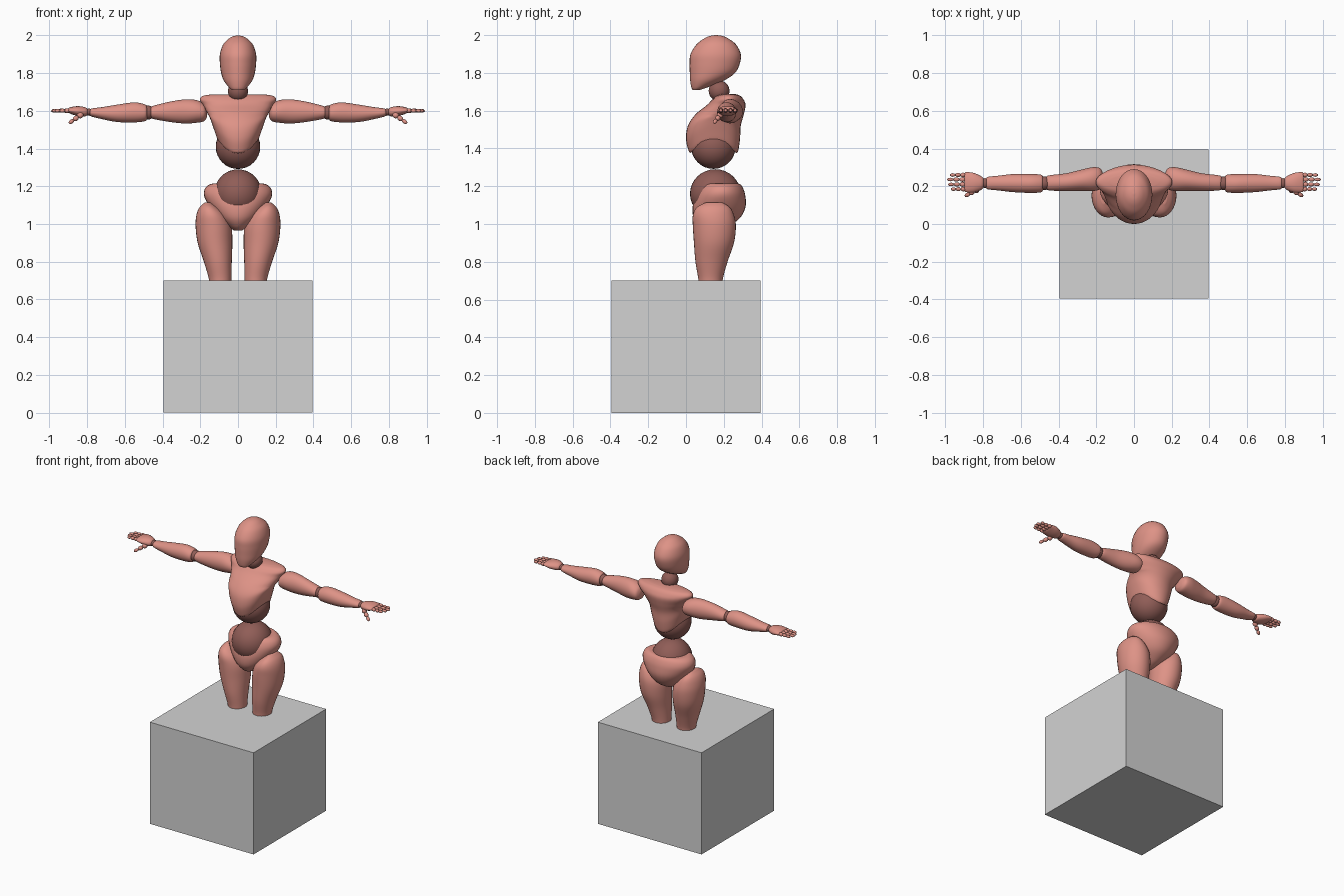
import bpy, bmesh, math
from mathutils import Vector

default_cube = bpy.data.objects.get("Cube")
if default_cube:
    bpy.data.objects.remove(default_cube, do_unlink=True)


def make_material(name, colour):
    material = bpy.data.materials.new(name)
    material.use_nodes = True
    material.diffuse_color = colour
    for node in material.node_tree.nodes:
        if node.type == 'BSDF_PRINCIPLED':
            node.inputs["Base Color"].default_value = colour
    return material


skin = make_material("clay pink", (0.73, 0.29, 0.24, 1))
joint = make_material("dark clay joint", (0.28, 0.11, 0.095, 1))
stone = make_material("plinth grey", (0.65, 0.65, 0.65, 1))


def finish(name, bm, material, smooth=True):
    bmesh.ops.recalc_face_normals(bm, faces=bm.faces)
    mesh = bpy.data.meshes.new(name)
    bm.to_mesh(mesh)
    bm.free()
    mesh.materials.append(material)
    if smooth:
        mesh.shade_smooth()
        mesh.set_sharp_from_angle(angle=math.radians(50))
    obj = bpy.data.objects.new(name, mesh)
    bpy.context.collection.objects.link(obj)
    return obj


def spline(rows, steps=5):
    """Smoothly resample a list of cross-sections."""
    rows = [Vector(row) for row in rows]
    result = []
    for i in range(len(rows) - 1):
        a, b, c, d = (rows[max(i - 1, 0)], rows[i], rows[i + 1],
                      rows[min(i + 2, len(rows) - 1)])
        for k in range(steps):
            t = k / steps
            result.append((b * 2 + (c - a) * t + (a * 2 - b * 5 + c * 4 - d) * t ** 2
                           + (b * 3 - a - c * 3 + d) * t ** 3) / 2)
    return result + [rows[-1]]


def loft(name, rows, along='Z', side=1, warp=None, sides=32):
    """Elliptical sections: position, two centre values, two radii."""
    bm = bmesh.new()
    rings = []
    for t, a, b, ra, rb in spline(rows):
        ring = []
        for k in range(sides):
            angle = math.tau * k / sides
            u = a + ra * math.cos(angle)
            v = b + rb * math.sin(angle)
            point = Vector((u, v, t)) if along == 'Z' else Vector((t, u, v))
            if warp:
                point = warp(point)
            point.x *= side
            ring.append(bm.verts.new(point))
        rings.append(ring)
    for low, high in zip(rings, rings[1:]):
        for k in range(sides):
            n = (k + 1) % sides
            bm.faces.new((low[k], low[n], high[n], high[k]))
    bm.faces.new(rings[0])
    bm.faces.new(rings[-1])
    return finish(name, bm, skin)


def ball(name, centre, radii, material=joint, segments=32):
    bm = bmesh.new()
    bmesh.ops.create_uvsphere(bm, u_segments=segments, v_segments=segments // 2, radius=1)
    bmesh.ops.scale(bm, vec=radii, verts=bm.verts)
    bmesh.ops.translate(bm, vec=centre, verts=bm.verts)
    return finish(name, bm, material)


def bone(name, start, end, radius):
    """Rounded finger segment between two points."""
    start, end = Vector(start), Vector(end)
    obj = ball(name, (0, 0, 0), (radius, radius, (end - start).length * 0.55), skin, 12)
    obj.location = (start + end) / 2
    obj.rotation_mode = 'QUATERNION'
    obj.rotation_quaternion = (end - start).to_track_quat('Z', 'Y')


# Plinth
bm = bmesh.new()
bmesh.ops.create_cube(bm, size=1)
bmesh.ops.scale(bm, vec=(0.79, 0.79, 0.7), verts=bm.verts)
bmesh.ops.translate(bm, vec=(0, 0, 0.35), verts=bm.verts)
finish("plinth", bm, stone, smooth=False)

# Head and neck
loft("head", [
    (1.71, 0, 0.055, 0.03, 0.02),
    (1.725, 0, 0.073, 0.048, 0.045),
    (1.76, 0, 0.112, 0.075, 0.09),
    (1.8, 0, 0.14, 0.089, 0.12),
    (1.85, 0, 0.152, 0.096, 0.133),
    (1.9, 0, 0.157, 0.096, 0.133),
    (1.95, 0, 0.16, 0.08, 0.105),
    (1.98, 0, 0.16, 0.053, 0.067),
    (1.995, 0, 0.16, 0.028, 0.035),
    (2, 0, 0.16, 0.004, 0.004)])
ball("neck_joint", (0, 0.175, 1.705), (0.053, 0.055, 0.055))


# Chest, with its lower rim arched upward at the flanks
def arch(point):
    fade = max(0, min(1, (1.58 - point.z) / 0.2))
    point.z += 0.08 * fade * (point.x / 0.115) ** 2
    return point


loft("chest", [
    (1.375, 0, 0.145, 0.108, 0.122),
    (1.39, 0, 0.145, 0.116, 0.132),
    (1.45, 0, 0.143, 0.134, 0.143),
    (1.52, 0, 0.15, 0.148, 0.14),
    (1.58, 0, 0.178, 0.16, 0.128),
    (1.63, 0, 0.213, 0.185, 0.102),
    (1.66, 0, 0.222, 0.203, 0.082),
    (1.68, 0, 0.225, 0.185, 0.06),
    (1.688, 0, 0.225, 0.13, 0.035)], warp=arch)
ball("upper_waist_joint", (0, 0.145, 1.41), (0.118, 0.118, 0.118))

# Lower waist and pelvis
ball("lower_waist_joint", (0, 0.155, 1.16), (0.127, 0.134, 0.13))
loft("pelvis", [
    (0.965, 0, 0.135, 0.02, 0.03),
    (0.985, 0, 0.145, 0.05, 0.075),
    (1.03, 0, 0.162, 0.105, 0.122),
    (1.09, 0, 0.175, 0.15, 0.14),
    (1.15, 0, 0.182, 0.18, 0.132),
    (1.19, 0, 0.185, 0.174, 0.117),
    (1.212, 0, 0.185, 0.145, 0.1),
    (1.214, 0, 0.18, 0.11, 0.08)])

# Limbs, built for each side
for label, side in (("left", 1), ("right", -1)):
    loft(label + "_thigh", [
        (0.66, 0.095, 0.13, 0.058, 0.064),
        (0.71, 0.095, 0.13, 0.06, 0.065),
        (0.8, 0.107, 0.135, 0.074, 0.085),
        (0.9, 0.122, 0.148, 0.092, 0.106),
        (0.99, 0.13, 0.15, 0.095, 0.114),
        (1.05, 0.142, 0.145, 0.078, 0.108),
        (1.09, 0.155, 0.145, 0.048, 0.085),
        (1.115, 0.16, 0.148, 0.015, 0.04)], side=side)
    loft(label + "_upper_arm", [
        (0.165, 0.24, 1.59, 0.03, 0.025),
        (0.18, 0.24, 1.592, 0.056, 0.047),
        (0.22, 0.238, 1.597, 0.063, 0.06),
        (0.28, 0.232, 1.597, 0.056, 0.064),
        (0.36, 0.222, 1.595, 0.047, 0.054),
        (0.45, 0.218, 1.592, 0.04, 0.035),
        (0.465, 0.218, 1.592, 0.03, 0.025)], along='X', side=side)
    ball(label + "_elbow_joint", (side * 0.477, 0.216, 1.591), (0.035, 0.037, 0.037))
    loft(label + "_forearm", [
        (0.483, 0.216, 1.59, 0.036, 0.034),
        (0.495, 0.215, 1.59, 0.047, 0.045),
        (0.55, 0.215, 1.592, 0.05, 0.053),
        (0.64, 0.217, 1.587, 0.048, 0.046),
        (0.72, 0.217, 1.588, 0.039, 0.032),
        (0.775, 0.217, 1.591, 0.033, 0.022),
        (0.785, 0.217, 1.591, 0.023, 0.015)], along='X', side=side)
    ball(label + "_wrist_joint", (side * 0.79, 0.217, 1.593), (0.022, 0.026, 0.019))
    loft(label + "_palm", [
        (0.795, 0.217, 1.594, 0.02, 0.012),
        (0.81, 0.217, 1.595, 0.036, 0.024),
        (0.85, 0.219, 1.599, 0.052, 0.026),
        (0.89, 0.222, 1.602, 0.053, 0.017),
        (0.9, 0.222, 1.602, 0.046, 0.01)], along='X', side=side)

    # Four fingers of three segments, then the thumb
    for finger, (y, tip) in enumerate(((0.185, 0.97), (0.21, 0.985),
                                       (0.236, 0.99), (0.26, 0.975))):
        knuckle = 0.893
        for part in range(3):
            x0 = knuckle + (tip - knuckle) * part / 3
            x1 = knuckle + (tip - knuckle) * (part + 1) / 3
            bone(f"{label}_finger_{finger + 1}_segment_{part + 1}",
                 (side * x0, y, 1.602), (side * x1, y, 1.6), 0.0125 - part * 0.0015)
    base, tip = Vector((0.825, 0.187, 1.585)), Vector((0.895, 0.148, 1.535))
    for part in range(3):
        ends = [base.lerp(tip, (part + k) / 3) for k in range(2)]
        bone(f"{label}_thumb_segment_{part + 1}",
             *[(side * p.x, p.y, p.z) for p in ends], 0.017 - part * 0.003)
